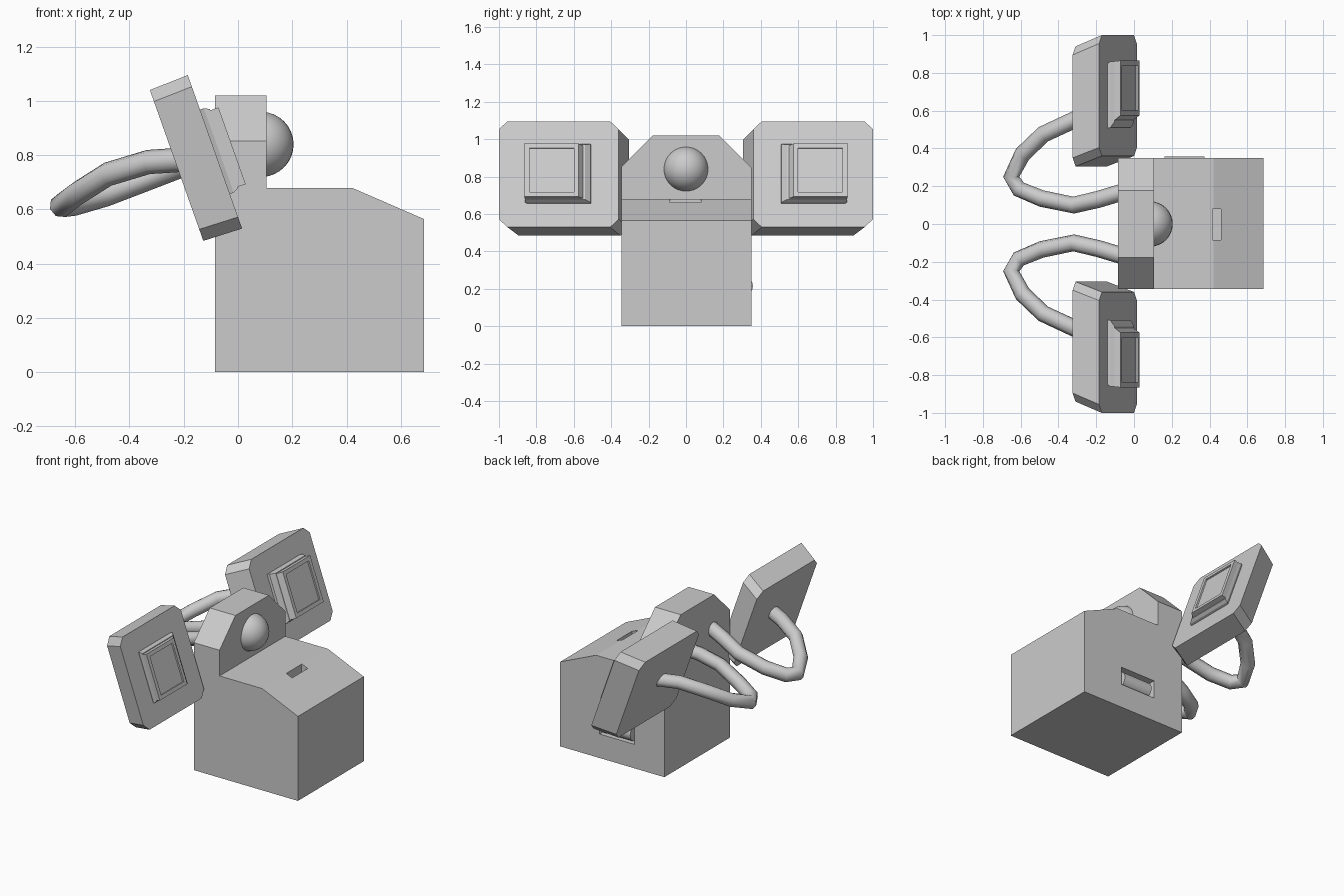
import bpy, bmesh, math
from mathutils import Vector

if "Cube" in bpy.data.objects:
    bpy.data.objects.remove(bpy.data.objects["Cube"])


def make_object(name, bm):
    bmesh.ops.recalc_face_normals(bm, faces=bm.faces[:])
    me = bpy.data.meshes.new(name)
    bm.to_mesh(me)
    bm.free()
    ob = bpy.data.objects.new(name, me)
    bpy.context.collection.objects.link(ob)
    return ob


def loft(name, rings):
    """Skin a list of equal-length point rings and cap both ends."""
    bm = bmesh.new()
    vs = [[bm.verts.new(p) for p in ring] for ring in rings]
    n = len(vs[0])
    for a, b in zip(vs, vs[1:]):
        for i in range(n):
            j = (i + 1) % n
            bm.faces.new((a[i], a[j], b[j], b[i]))
    bm.faces.new(vs[0])
    bm.faces.new(vs[-1])
    return make_object(name, bm)


def cut_slot(target, name, lo, hi):
    """Subtract an axis-aligned box from the target."""
    rings = [[(lo[0], lo[1], z), (hi[0], lo[1], z), (hi[0], hi[1], z), (lo[0], hi[1], z)]
             for z in (lo[2], hi[2])]
    cutter = loft(name, rings)
    cutter.hide_render = True
    cutter.display_type = 'WIRE'
    mod = target.modifiers.new(name, 'BOOLEAN')
    mod.object = cutter
    mod.operation = 'DIFFERENCE'
    mod.solver = 'EXACT'
    bpy.context.view_layer.objects.active = target
    bpy.ops.object.modifier_apply(modifier=mod.name)
    bpy.data.objects.remove(cutter)


# Body: side profile extruded in depth
profile = [(-.085, 0), (.685, 0), (.685, .565), (.42, .68), (.105, .68), (.105, 1.02), (-.085, 1.02)]
body = loft("body", [[(x, y, z) for x, z in profile] for y in (-.345, .35)])

# Chamfer the two upper corners of the back block
bm = bmesh.new()
bm.from_mesh(body.data)
for s in (1, -1):
    bmesh.ops.bisect_plane(bm, geom=bm.verts[:] + bm.edges[:] + bm.faces[:],
                           plane_co=(0, s * .347, .85), plane_no=(0, s * .17, .17), clear_outer=True)
    bmesh.ops.holes_fill(bm, edges=[e for e in bm.edges if e.is_boundary], sides=0)
bmesh.ops.recalc_face_normals(bm, faces=bm.faces[:])
bm.to_mesh(body.data)
bm.free()

# Slot in the top and roller opening in the rear side
cut_slot(body, "top_slot_cutter", (.415, -.085, .60), (.46, .08, .80))
cut_slot(body, "roller_slot_cutter", (.135, .23, .16), (.394, .45, .28))

# Roller in the opening
bpy.ops.mesh.primitive_cylinder_add(vertices=24, radius=.055, depth=.21,
                                    location=(.267, .303, .215), rotation=(0, math.pi / 2, 0))
bpy.context.object.name = "roller"
bpy.ops.object.shade_smooth_by_angle()

# Ball on the front of the back block
bpy.ops.mesh.primitive_uv_sphere_add(segments=32, ring_count=16, radius=.12, location=(.085, 0, .84))
bpy.context.object.name = "ball"
bpy.ops.object.shade_smooth()

# Tilted frame of reference shared by the two panels
tilt = math.radians(19.5)
normal = Vector((math.cos(tilt), 0, math.sin(tilt)))
up = Vector((-math.sin(tilt), 0, math.cos(tilt)))
centre = Vector((-.085, 0, .8125))


def on_panel(y, v, n, s):
    p = centre + up * v + normal * n
    return (p.x, s * y, p.z)


def octagon(y0, y1, h, n, s, c=.045):
    pts = [(y0 + c, -h), (y1 - c, -h), (y1, -h + c), (y1, h - c),
           (y1 - c, h), (y0 + c, h), (y0, h - c), (y0, -h + c)]
    return [on_panel(y, v, n, s) for y, v in pts]


def rect(y0, y1, h, n, s):
    return [on_panel(y, v, n, s) for y, v in ((y0, -h), (y1, -h), (y1, h), (y0, h))]


cable_path = [(-.04, .175, .805), (-.19, .13, .77), (-.32, .10, .72), (-.49, .135, .655),
              (-.61, .185, .62), (-.65, .25, .615), (-.59, .37, .66), (-.48, .475, .73),
              (-.33, .545, .775), (-.18, .615, .785)]

for side, s in (("left", -1), ("right", 1)):
    # Slanted chamfered panel
    loft(side + "_panel", [octagon(.305, .94, .295, -.15, s), octagon(.36, 1.0, .30, 0, s)])
    # Stepped frame with a recessed screen
    loft(side + "_screen", [rect(*r, s) for r in (
        (.505, .845, .165, -.01), (.51, .86, .165, .015), (.54, .86, .155, .035), (.55, .862, .15, .035),
        (.575, .865, .15, .067), (.60, .838, .125, .067), (.60, .838, .125, .057))])
    # Bent cable joining panel and body
    cu = bpy.data.curves.new(side + "_cable", 'CURVE')
    cu.dimensions = '3D'
    cu.bevel_depth = .045
    cu.bevel_resolution = 2
    cu.use_fill_caps = True
    spline = cu.splines.new('POLY')
    spline.points.add(len(cable_path) - 1)
    for pt, (x, y, z) in zip(spline.points, cable_path):
        pt.co = (x, s * y, z, 1)
    cable = bpy.data.objects.new(side + "_cable", cu)
    bpy.context.collection.objects.link(cable)
    bpy.ops.object.select_all(action='DESELECT')
    cable.select_set(True)
    bpy.context.view_layer.objects.active = cable
    bpy.ops.object.convert(target='MESH')
    bpy.ops.object.shade_smooth_by_angle(angle=math.radians(50))
